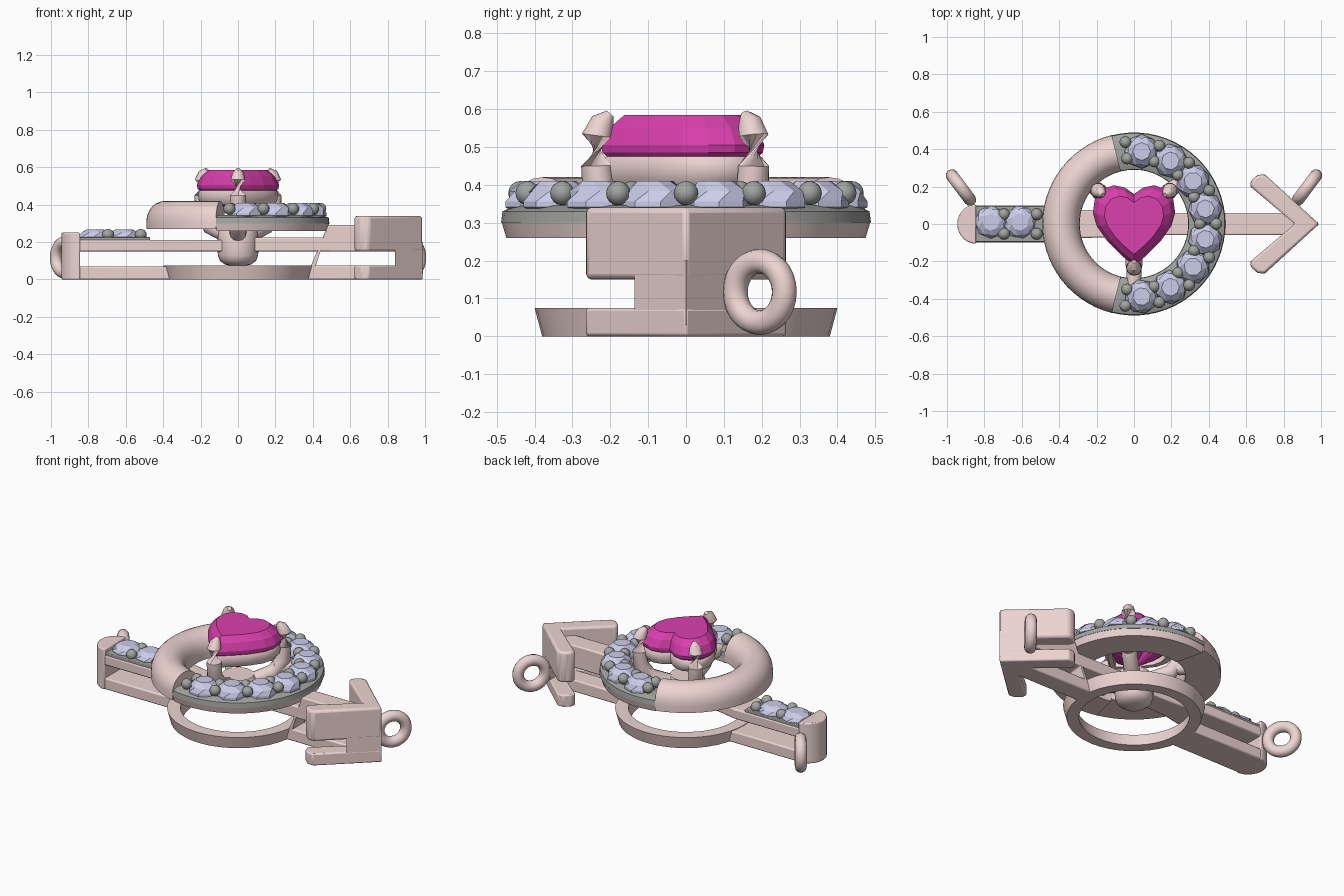
import bpy, bmesh, random
from math import sin, cos, pi, radians
from mathutils import Vector, Matrix

if "Cube" in bpy.data.objects:
    bpy.data.objects.remove(bpy.data.objects["Cube"])

random.seed(4)


def material(name, col):
    m = bpy.data.materials.new(name)
    m.diffuse_color = (*col, 1)
    m.use_nodes = True
    m.node_tree.nodes["Principled BSDF"].inputs["Base Color"].default_value = m.diffuse_color
    return m


PINK = material("rose_metal", (0.84, 0.66, 0.64))
GREY = material("white_metal", (0.36, 0.37, 0.35))
ICE = material("clear_stone", (0.60, 0.61, 0.82))
MAGENTA = material("pink_stone", (0.70, 0.05, 0.42))


def finish(name, bm, mat, smooth=True, bevel=0):
    bmesh.ops.recalc_face_normals(bm, faces=bm.faces)
    me = bpy.data.meshes.new(name)
    bm.to_mesh(me)
    bm.free()
    me.materials.append(mat)
    ob = bpy.data.objects.new(name, me)
    bpy.context.collection.objects.link(ob)
    if bevel:
        b = ob.modifiers.new("bevel", 'BEVEL')
        b.width, b.segments, b.limit_method = bevel, 2, 'ANGLE'
    if smooth:
        bpy.ops.object.select_all(action='DESELECT')
        ob.select_set(True)
        bpy.context.view_layer.objects.active = ob
        bpy.ops.object.shade_smooth_by_angle(angle=radians(35))
    return ob


def loft(bm, rings, caps=True, loop=False):
    """Skin a list of closed point rings."""
    vs = [[bm.verts.new(p) for p in r] for r in rings]
    n = len(vs[0])
    pairs = list(zip(vs, vs[1:])) + ([(vs[-1], vs[0])] if loop else [])
    for a, b in pairs:
        for i in range(n):
            j = (i + 1) % n
            bm.faces.new((a[i], a[j], b[j], b[i]))
    if caps and not loop:
        bm.faces.new(vs[0])
        bm.faces.new(vs[-1])


def sweep(name, prof, a0, a1, n, mat):
    """Revolve a closed (r, z) profile around z, fully or over an arc."""
    full = a1 - a0 >= 360
    steps = n if full else n + 1
    rings = []
    for i in range(steps):
        a = radians(a0 + (a1 - a0) * i / n)
        rings.append([(r * cos(a), r * sin(a), z) for r, z in prof])
    bm = bmesh.new()
    loft(bm, rings, loop=full)
    return finish(name, bm, mat)


def prism(name, pts, z0, z1, mat=PINK, bevel=0.008):
    bm = bmesh.new()
    loft(bm, [[(x, y, z) for x, y in pts] for z in (z0, z1)])
    return finish(name, bm, mat, bevel=bevel)


def tube(bm, path, radii, n=12):
    path = [Vector(p) for p in path]
    rings = []
    for i, p in enumerate(path):
        d = path[min(i + 1, len(path) - 1)] - path[max(i - 1, 0)]
        q = d.to_track_quat('Z', 'Y')
        rings.append([p + q @ Vector((radii[i] * cos(2 * pi * k / n), radii[i] * sin(2 * pi * k / n), 0))
                      for k in range(n)])
    loft(bm, rings)


def brilliant(bm, x, y, z, r, h):
    """Small faceted stone with its girdle at z."""
    t = random.uniform(0, 1)
    rings = []
    for f, dz, tw in ((0.3, -0.6 * h, 0), (1, -0.15 * h, 0), (1, 0.1 * h, 0), (0.86, 0.55 * h, 0.5), (0.52, h, 0)):
        rings.append([(x + r * f * cos(t + (k + tw) * pi / 4), y + r * f * sin(t + (k + tw) * pi / 4), z + dz)
                      for k in range(8)])
    loft(bm, rings)


def bead(bm, x, y, z, r=0.032):
    bmesh.ops.create_uvsphere(bm, u_segments=12, v_segments=8, radius=r, matrix=Matrix.Translation((x, y, z)))


# halo: plain rounded half and stone-set half
dome = [(0.49, 0.27)] + [(0.39 + 0.1 * cos(pi * i / 12), 0.31 + 0.11 * sin(pi * i / 12)) for i in range(13)] + [(0.29, 0.27)]
sweep("halo_plain_half", dome, 104, 256, 28, PINK)
sweep("halo_channel", [(0.295, 0.26), (0.475, 0.26), (0.487, 0.30), (0.29, 0.30)], -104, 104, 36, PINK)
sweep("halo_setting_plate", [(0.29, 0.30), (0.489, 0.30), (0.485, 0.33), (0.45, 0.345), (0.33, 0.345), (0.292, 0.33)],
      -104, 104, 36, GREY)
gems, beads = bmesh.new(), bmesh.new()
for i in range(8):
    a = radians(-84 + 24 * i)
    brilliant(gems, 0.39 * cos(a), 0.39 * sin(a), 0.35, 0.092, 0.06)
for i in range(9):
    a = radians(-96 + 24 * i)
    for r in (0.352, 0.44):
        bead(beads, r * cos(a), r * sin(a), 0.378)

# stones and beads on the left arm
for x in (-0.765, -0.61):
    brilliant(gems, x, 0.01, 0.228, 0.088, 0.04)
for x in (-0.695, -0.52):
    for y in (-0.052, 0.052):
        bead(beads, x, y, 0.238)
finish("clear_stones", gems, ICE, smooth=False)
finish("setting_beads", beads, GREY)

# base ring
sweep("base_ring", [(0.31, 0), (0.38, 0), (0.40, 0.075), (0.325, 0.075)], 0, 360, 40, PINK)

# left arm: two bars, grey setting strip and rounded end cap
prism("left_upper_bar", [(-0.86, -0.1), (-0.40, -0.1), (-0.28, -0.075), (-0.08, -0.07),
                         (-0.08, 0.07), (-0.28, 0.075), (-0.40, 0.1), (-0.86, 0.1)], 0.15, 0.212)
prism("left_setting_strip", [(-0.86, -0.095), (-0.47, -0.095), (-0.47, 0.095), (-0.86, 0.095)], 0.205, 0.226, GREY, 0.004)
prism("left_lower_bar", [(-0.86, -0.1), (-0.34, -0.1), (-0.34, 0.1), (-0.86, 0.1)], 0, 0.07)
cap = [(-0.845 + 0.1 * cos(pi / 2 + pi * i / 14), 0.105 * sin(pi / 2 + pi * i / 14)) for i in range(15)]
prism("left_end_cap", cap, 0, 0.25, bevel=0.006)

# right arm: bars and sloping riser
prism("right_upper_bar", [(0.08, -0.06), (0.50, -0.06), (0.50, 0.06), (0.08, 0.06)], 0.15, 0.225)
prism("right_lower_bar", [(0.34, -0.06), (0.88, -0.06), (0.88, 0.06), (0.34, 0.06)], 0, 0.075)
riser = [(0.36, 0), (0.48, 0.29), (0.87, 0.29), (0.87, 0.15), (0.435, 0.15), (0.40, 0.0)]
bm = bmesh.new()
loft(bm, [[(x, y, z) for x, z in riser] for y in (-0.06, 0.06)])
finish("right_riser", bm, PINK, bevel=0.008)

# arrow head: upper and lower chevrons joined at the tip
half = [(0.70, 0.265), (0.66, 0.262), (0.625, 0.23), (0.622, 0.20)]
chevron = [(0.99, 0)] + half + [(0.86, 0)] + [(x, -y) for x, y in reversed(half)]
prism("arrow_upper", chevron, 0.15, 0.34, bevel=0.014)
prism("arrow_lower", chevron, 0, 0.075)
prism("arrow_tip_core", [(0.988, 0), (0.84, 0.136), (0.84, -0.136)], 0.03, 0.2, bevel=0)

# hanging loops at both ends
for side, s in (("left", -1), ("right", 1)):
    d = Vector((0.6 * s, 0.8, 0))
    rings = []
    for i in range(28):
        a = 2 * pi * i / 28
        u = d * cos(a) + Vector((0, 0, sin(a)))
        w = Vector((0.8, -0.6 * s, 0))
        c = Vector((0.925 * s, 0.195, 0.117)) + u * 0.081
        rings.append([c + (u * cos(2 * pi * k / 12) + w * sin(2 * pi * k / 12)) * 0.033 for k in range(12)])
    bm = bmesh.new()
    loft(bm, rings, loop=True)
    finish(side + "_loop", bm, PINK)

# centre post with domed foot
bm = bmesh.new()
loft(bm, [[(r * cos(pi * k / 14), r * sin(pi * k / 14), z) for k in range(28)] for r, z in
          ((0.03, 0.072), (0.07, 0.08), (0.097, 0.10), (0.108, 0.13), (0.11, 0.20), (0.107, 0.26), (0.09, 0.285))])
finish("centre_post", bm, PINK)

# three claw prongs with stubs that carry the halo
bm = bmesh.new()
for deg, r in ((-90, 0.235), (43, 0.262), (137, 0.262)):
    c, s = cos(radians(deg)), sin(radians(deg))
    path = ((0.03, 0.22), (r - 0.06, 0.285), (r - 0.005, 0.36), (r, 0.45), (r, 0.53), (r - 0.015, 0.565), (r - 0.035, 0.588))
    tube(bm, [(q * c, q * s, z) for q, z in path], (0.045, 0.045, 0.044, 0.042, 0.04, 0.032, 0.012))
    tube(bm, [(q * c, q * s, 0.315) for q in (r - 0.06, 0.33)], (0.04, 0.04))
finish("prongs", bm, PINK)

# heart outline, counter-clockwise from the tip
right = [(0, -0.225), (0.07, -0.165), (0.14, -0.095), (0.20, -0.01), (0.22, 0.06), (0.21, 0.13),
         (0.17, 0.185), (0.11, 0.207), (0.05, 0.195), (0, 0.16)]
heart = right + [(-x, y) for x, y in reversed(right[1:-1])]


def heart_ring(f, z):
    return [(x * f, y * f, z) for x, y in heart]


# gallery collar under the heart stone
bm = bmesh.new()
loft(bm, [heart_ring(f, z) for f, z in ((0.72, 0.40), (0.88, 0.40), (0.95, 0.42), (0.97, 0.445), (0.95, 0.47),
                                        (0.88, 0.487), (0.72, 0.487))], loop=True)
finish("gallery_collar", bm, PINK)

# heart stone
bm = bmesh.new()
loft(bm, [heart_ring(f, z) for f, z in ((0.05, 0.33), (0.55, 0.40), (0.98, 0.485), (1.0, 0.505), (0.9, 0.55), (0.72, 0.585))])
bmesh.ops.triangulate(bm, faces=[f for f in bm.faces if len(f.verts) > 4])
finish("heart_stone", bm, MAGENTA, smooth=False)
